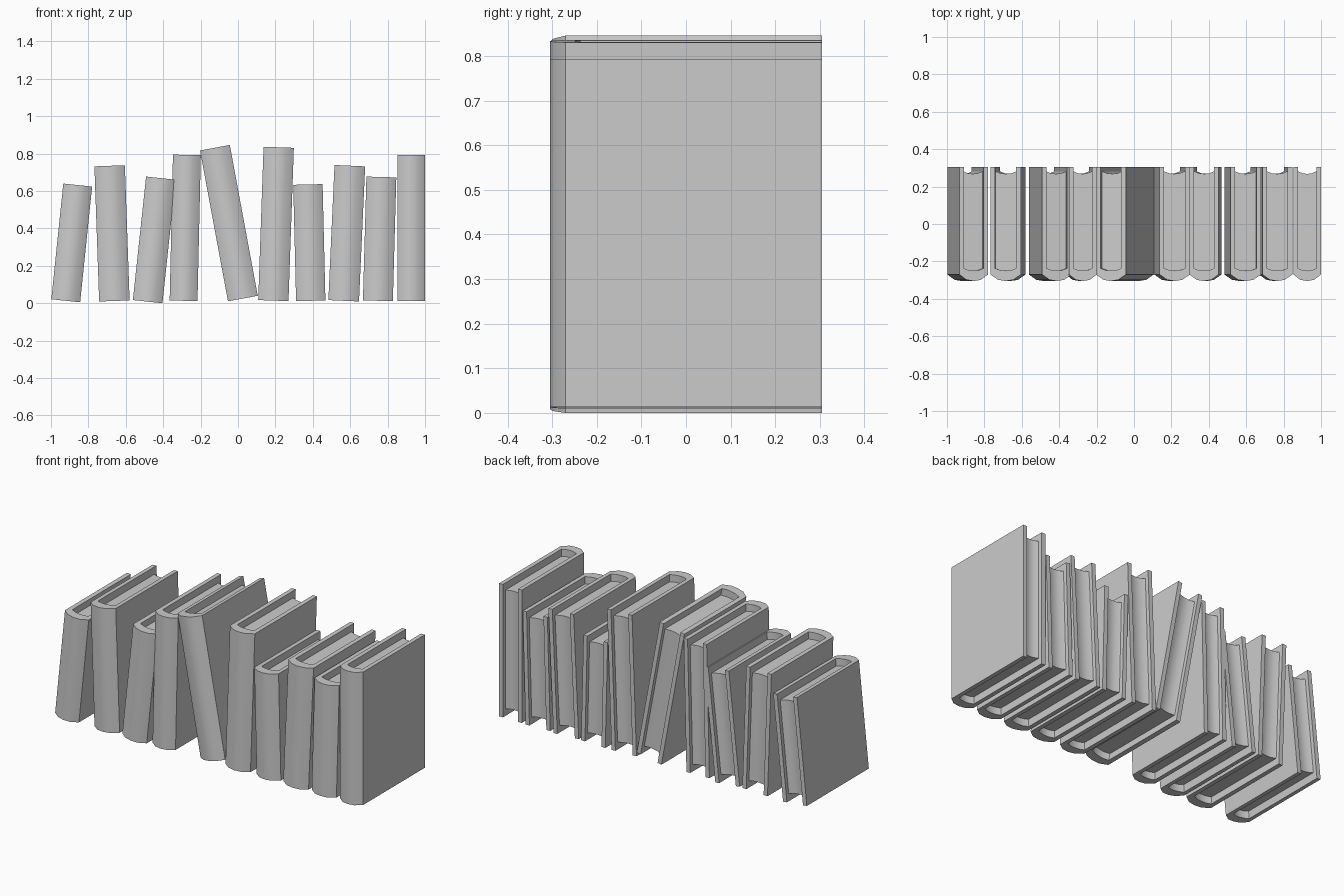
import bpy, bmesh, math

if "Cube" in bpy.data.objects:
    bpy.data.objects.remove(bpy.data.objects["Cube"])

# bottom-centre x, bottom-centre z, lean in degrees (+ = right), thickness, height
BOOKS = [
    (-0.921, 0.013, 5.9, 0.155, 0.622),
    (-0.661, 0.012, -2.0, 0.163, 0.723),
    (-0.483, 0.0084, 6.1, 0.159, 0.664),
    (-0.291, 0.013, 1.3, 0.149, 0.780),
    (0.026, 0.025, -10.5, 0.162, 0.820),
    (0.189, 0.014, 2.0, 0.162, 0.820),
    (0.389, 0.013, -1.4, 0.157, 0.622),
    (0.565, 0.013, 2.6, 0.164, 0.723),
    (0.748, 0.013, 1.6, 0.160, 0.662),
    (0.926, 0.013, 0.0, 0.148, 0.780),
]
FRONT, BACK = -0.27, 0.305     # where the spine curve starts, fore edge of cover
WALL, RECESS = 0.025, 0.042    # cover thickness, page inset at top and bottom


def arc(half, y, bulge, n=4):
    """Shallow curve from -half to +half, pushed by bulge in the middle."""
    us = [-1 + 2 * i / n for i in range(n + 1)]
    return [(u * half, y + bulge * (1 - abs(u) ** 2.4)) for u in us]


def prism(name, outline, z0, z1):
    bm = bmesh.new()
    face = bm.faces.new([bm.verts.new((x, y, z0)) for x, y in outline])
    top = bmesh.ops.extrude_face_region(bm, geom=[face])["geom"]
    bmesh.ops.translate(bm, vec=(0, 0, z1 - z0),
                        verts=[v for v in top if isinstance(v, bmesh.types.BMVert)])
    bmesh.ops.recalc_face_normals(bm, faces=bm.faces)
    me = bpy.data.meshes.new(name)
    bm.to_mesh(me)
    bm.free()
    ob = bpy.data.objects.new(name, me)
    bpy.context.collection.objects.link(ob)
    return ob


def place(ob, x, z, lean):
    ob.location = (x, 0, z)
    ob.rotation_euler = (0, math.radians(lean), 0)
    bpy.ops.object.select_all(action='DESELECT')
    ob.select_set(True)
    bpy.context.view_layer.objects.active = ob
    bpy.ops.object.shade_smooth_by_angle(angle=math.radians(32))


for i, (x, z, lean, t, h) in enumerate(BOOKS, 1):
    half, inner = t / 2, t / 2 - WALL
    # U-shaped cover with a rounded spine
    cover = arc(half, FRONT, -0.035) + [(half, BACK), (inner, BACK)]
    cover += arc(inner, -0.237, -0.013)[::-1] + [(-inner, BACK), (-half, BACK)]
    place(prism(f"book_cover_{i}", cover, 0, h), x, z, lean)
    # page block, rounded at the spine and hollow at the fore edge
    pages = arc(inner, -0.237, -0.013) + arc(inner, 0.282, -0.014)[::-1]
    place(prism(f"book_pages_{i}", pages, RECESS, h - RECESS), x, z, lean)
